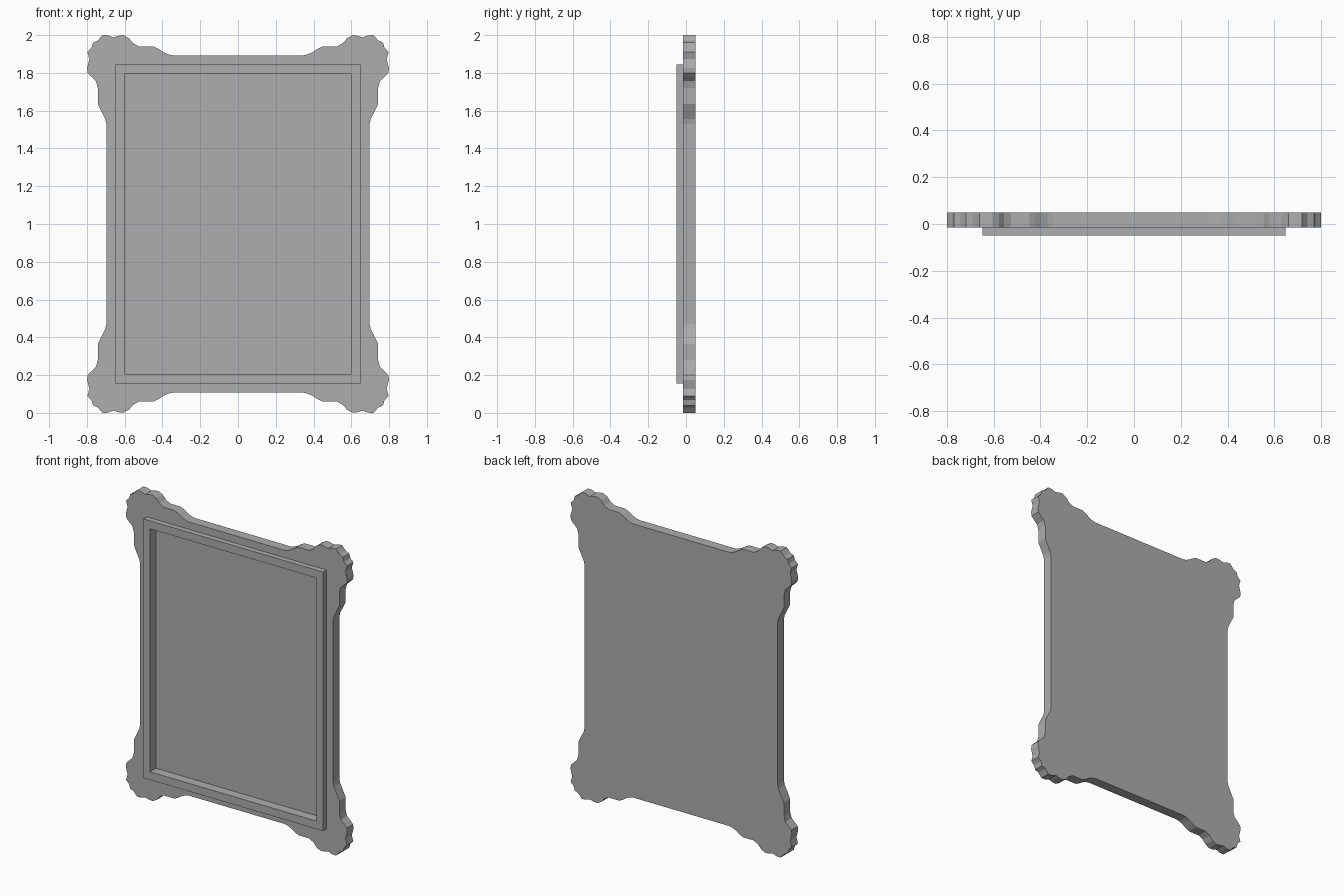
import bpy
import bmesh

cube = bpy.data.objects.get("Cube")
if cube:
    bpy.data.objects.remove(cube, do_unlink=True)

GREY = (0.42, 0.42, 0.42, 1.0)
grey = bpy.data.materials.new("plain grey")
grey.use_nodes = True
grey.diffuse_color = GREY
grey.node_tree.nodes["Principled BSDF"].inputs["Base Color"].default_value = GREY

MID = 1.0                                  # height of the panel centre
FRONT, FACE, FLOOR, BACK = -0.05, -0.015, 0.012, 0.05


def slab(name, outline, y0, y1):
    """Extrude an (x, z) outline, measured from the centre, along y."""
    bm = bmesh.new()
    face = bm.faces.new([bm.verts.new((x, y0, MID + z)) for x, z in outline])
    ext = bmesh.ops.extrude_face_region(bm, geom=[face])
    verts = [g for g in ext["geom"] if isinstance(g, bmesh.types.BMVert)]
    bmesh.ops.translate(bm, verts=verts, vec=(0, y1 - y0, 0))
    bmesh.ops.recalc_face_normals(bm, faces=bm.faces)
    mesh = bpy.data.meshes.new(name)
    bm.to_mesh(mesh)
    bm.free()
    mesh.materials.append(grey)
    obj = bpy.data.objects.new(name, mesh)
    bpy.context.collection.objects.link(obj)
    return obj


def rectangle(hx, hz):
    return [(-hx, -hz), (hx, -hz), (hx, hz), (-hx, hz)]


def cut(target, cutter):
    mod = target.modifiers.new("recess", "BOOLEAN")
    mod.operation = "DIFFERENCE"
    mod.solver = "EXACT"
    mod.object = cutter
    bpy.context.view_layer.objects.active = target
    bpy.ops.object.modifier_apply(modifier=mod.name)


# Scalloped corner, from the top edge round to the side edge
corner = [
    (0.345, 0.893), (0.37, 0.898), (0.397, 0.911), (0.421, 0.927),
    (0.447, 0.94), (0.525, 0.94), (0.556, 0.958), (0.577, 0.983),
    (0.604, 0.998), (0.63, 0.997), (0.66, 0.988), (0.69, 0.999),
    (0.718, 1.0), (0.742, 0.972), (0.768, 0.96), (0.776, 0.932),
    (0.798, 0.911), (0.787, 0.874), (0.799, 0.826), (0.796, 0.8),
    (0.776, 0.779), (0.752, 0.757), (0.742, 0.72), (0.742, 0.636),
    (0.72, 0.59), (0.703, 0.556), (0.697, 0.53),
]
right_half = corner + [(x, -z) for x, z in reversed(corner)]
outline = right_half + [(-x, z) for x, z in reversed(right_half)]

# Backing panel and raised rim, both opened by one rectangular recess
panel = slab("backing_panel", outline, FACE, BACK)
rim = slab("raised_rim", rectangle(0.648, 0.845), FRONT, FACE)
cutter = slab("recess_cutter", rectangle(0.6, 0.793), FRONT - 0.05, FLOOR)
cutter.hide_render = True
for part in (panel, rim):
    cut(part, cutter)
bpy.data.objects.remove(cutter, do_unlink=True)
